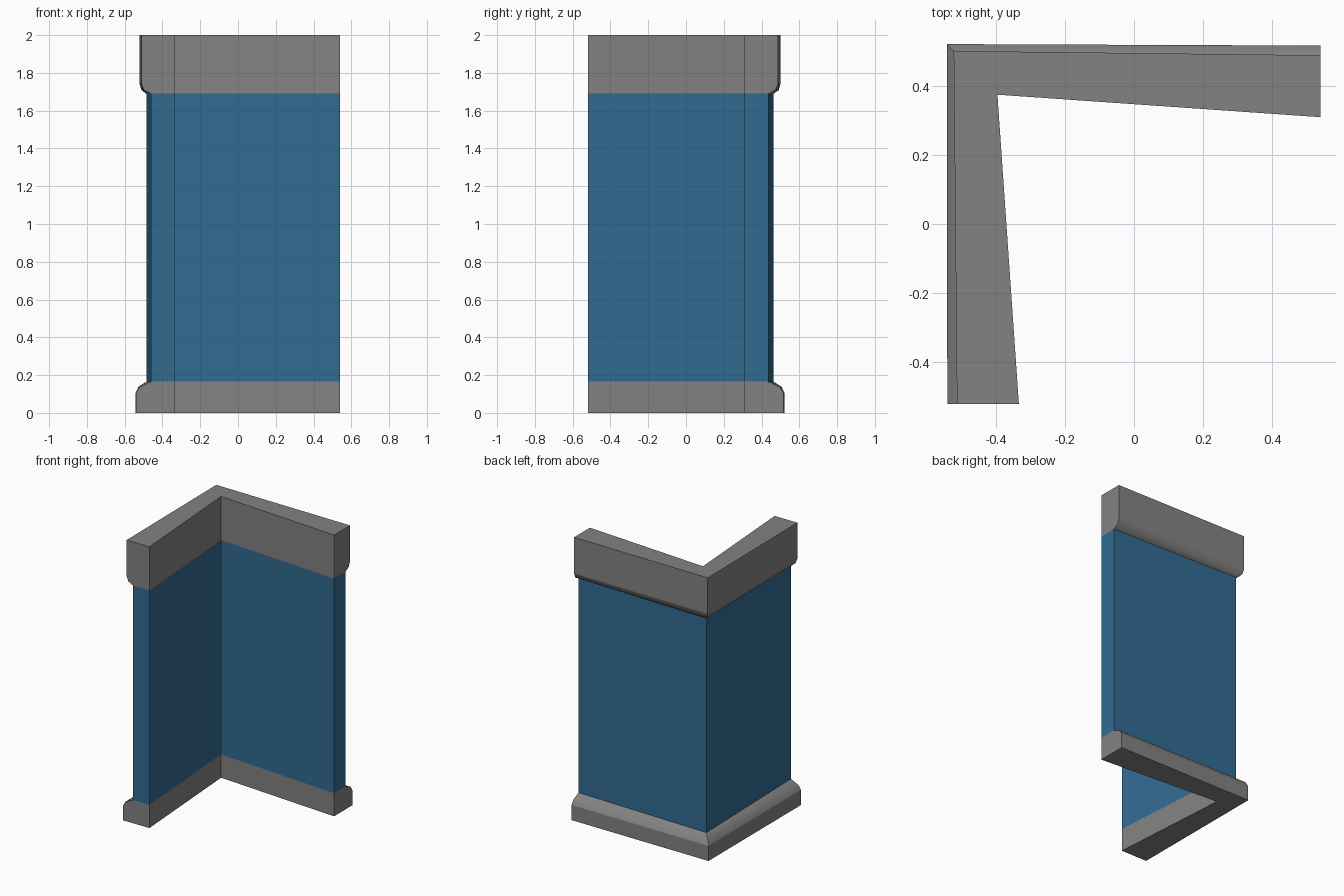
import bpy, bmesh

if "Cube" in bpy.data.objects:
    bpy.data.objects.remove(bpy.data.objects["Cube"])

# Three stations of the L-shaped plan: inner point and outward direction.
# Thickness shrinks to about 0.7 at the corner, so the outer faces taper.
STATIONS = [((-0.333, -0.52), (-1.0, 0.0)),
            ((-0.395, 0.374), (-0.707, 0.707)),
            ((0.539, 0.309), (0.0, 1.0))]


def make_material(name, colour):
    mat = bpy.data.materials.new(name)
    mat.diffuse_color = (*colour, 1)
    mat.use_nodes = True
    mat.node_tree.nodes["Principled BSDF"].inputs["Base Color"].default_value = mat.diffuse_color
    return mat


def loft(name, profile, skip, material, soft=()):
    """Sweep a closed (depth, z) profile through the stations.
    'skip' lists profile edges hidden inside a joint,
    'soft' lists profile points whose long edges shade smoothly."""
    bm = bmesh.new()
    rings = [[bm.verts.new((p[0] + d[0] * t, p[1] + d[1] * t, z))
              for t, z in profile] for p, d in STATIONS]
    n = len(profile)
    for a, b in zip(rings, rings[1:]):
        for i in range(n):
            if i not in skip:
                j = (i + 1) % n
                bm.faces.new((a[i], a[j], b[j], b[i]))
    bm.faces.new(rings[0][::-1])
    bm.faces.new(rings[-1])
    bmesh.ops.recalc_face_normals(bm, faces=bm.faces[:])
    # Crisp edges everywhere except along the rounded trim
    for f in bm.faces:
        f.smooth = True
    for e in bm.edges:
        e.smooth = False
    for a, b in zip(rings, rings[1:]):
        for i in soft:
            bm.edges.get((a[i], b[i])).smooth = True
    mesh = bpy.data.meshes.new(name)
    bm.to_mesh(mesh)
    bm.free()
    mesh.materials.append(material)
    obj = bpy.data.objects.new(name, mesh)
    bpy.context.collection.objects.link(obj)
    return obj


grey = make_material("trim_grey", (0.225, 0.225, 0.225))
blue = make_material("wall_blue", (0.031, 0.147, 0.285))

WALL = 0.128
# Skirting with a rounded upper outer edge
loft("base_trim", [(0, 0), (0.207, 0), (0.207, 0.107), (0.187, 0.138),
                   (WALL, 0.165), (0, 0.165)], {4}, grey, soft=(3,))
# Plain wall panel
loft("wall_panel", [(0, 0.165), (WALL, 0.165), (WALL, 1.69), (0, 1.69)],
     {0, 2}, blue)
# Top trim with a rounded lower outer edge
loft("top_trim", [(0, 1.69), (WALL, 1.69), (0.165, 1.709), (0.179, 1.744),
                  (0.179, 2), (0, 2)], {0}, grey, soft=(2,))
